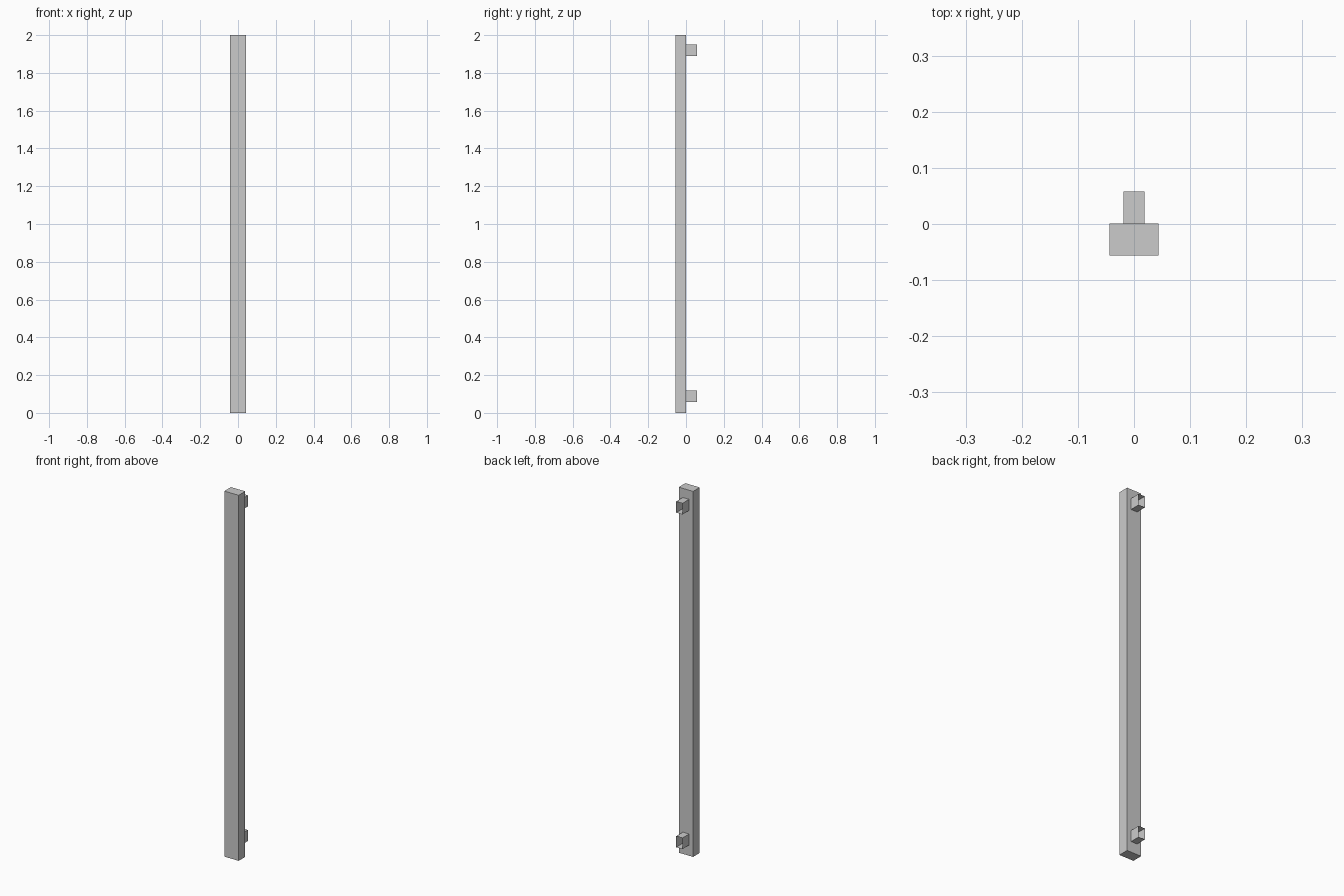
import bpy, bmesh

if "Cube" in bpy.data.objects:
    bpy.data.objects.remove(bpy.data.objects["Cube"])


def box(name, lo, hi, open_ends=False):
    """Axis-aligned box; open_ends removes the faces across y."""
    bm = bmesh.new()
    bmesh.ops.create_cube(bm, size=1)
    for v in bm.verts:
        v.co = [lo[i] + (v.co[i] + 0.5) * (hi[i] - lo[i]) for i in range(3)]
    bm.normal_update()
    if open_ends:
        ends = [f for f in bm.faces if abs(f.normal.y) > 0.9]
        bmesh.ops.delete(bm, geom=ends, context='FACES_ONLY')
    mesh = bpy.data.meshes.new(name)
    bm.to_mesh(mesh)
    bm.free()
    obj = bpy.data.objects.new(name, mesh)
    bpy.context.collection.objects.link(obj)
    return obj


# Tall handle bar
box("handle_bar", (-0.0435, -0.0565, 0), (0.0435, 0.0005, 2))

# Hollow mounting stubs on the back, open at the rear
for name, z in (("lower_mount", 0.058), ("upper_mount", 1.889)):
    box(name, (-0.019, 0.0005, z), (0.019, 0.0575, z + 0.061), open_ends=True)
